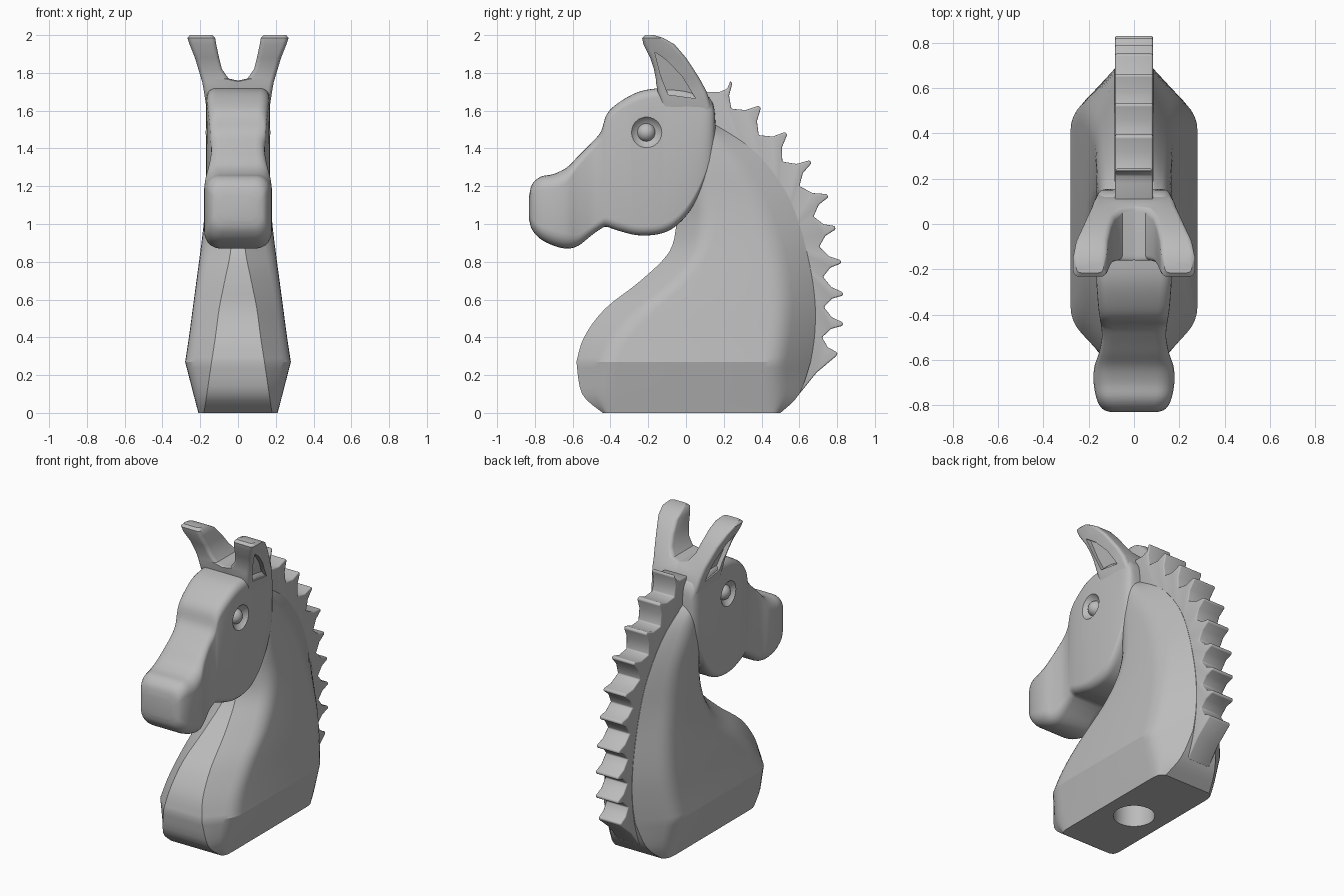
import bpy, bmesh, math
from mathutils import Vector

cube = bpy.data.objects.get("Cube")
if cube:
    bpy.data.objects.remove(cube, do_unlink=True)

stone = bpy.data.materials.new("plain grey")
stone.use_nodes = True
GREY = (0.5, 0.5, 0.5, 1)
stone.diffuse_color = GREY
stone.node_tree.nodes["Principled BSDF"].inputs["Base Color"].default_value = GREY


def make_object(name, bm):
    bmesh.ops.recalc_face_normals(bm, faces=bm.faces)
    mesh = bpy.data.meshes.new(name)
    bm.to_mesh(mesh)
    bm.free()
    mesh.materials.append(stone)
    ob = bpy.data.objects.new(name, mesh)
    bpy.context.collection.objects.link(ob)
    return ob


def activate(ob):
    bpy.ops.object.select_all(action='DESELECT')
    ob.select_set(True)
    bpy.context.view_layer.objects.active = ob


def add_modifier(ob, kind, **settings):
    mod = ob.modifiers.new(kind.title(), kind)
    for key, value in settings.items():
        setattr(mod, key, value)
    activate(ob)
    bpy.ops.object.modifier_apply(modifier=mod.name)


def carve(ob, cutter):
    add_modifier(ob, 'BOOLEAN', operation='DIFFERENCE', object=cutter)
    bpy.data.objects.remove(cutter, do_unlink=True)


def smooth(ob, degrees):
    activate(ob)
    bpy.ops.object.shade_smooth_by_angle(angle=math.radians(degrees))


def loft(name, rings):
    """Skin a list of closed rings and cap both ends."""
    bm = bmesh.new()
    rows = [[bm.verts.new(p) for p in ring] for ring in rings]
    n = len(rows[0])
    for a, b in zip(rows, rows[1:]):
        for i in range(n):
            j = (i + 1) % n
            bm.faces.new((a[i], a[j], b[j], b[i]))
    bm.faces.new(rows[0])
    bm.faces.new(rows[-1])
    return make_object(name, bm)


def refine(stations, steps=4):
    """Catmull-Rom interpolation of every column."""
    pts = [stations[0]] + stations + [stations[-1]]
    out = []
    for a, b, c, d in zip(pts, pts[1:], pts[2:], pts[3:]):
        for k in range(steps):
            t = k / steps
            out.append([0.5 * (2*q + (r-p)*t + (2*p - 5*q + 4*r - s)*t*t
                               + (3*q - p - 3*r + s)*t**3)
                        for p, q, r, s in zip(a, b, c, d)])
    return out + [list(stations[-1])]


def rounded_rect(a0, a1, b0, b1, r, seg=5):
    r = min(r, 0.49 * (a1 - a0), 0.49 * (b1 - b0))
    corners = ((a1-r, b1-r), (a0+r, b1-r), (a0+r, b0+r), (a1-r, b0+r))
    return [(ca + r*math.cos(t), cb + r*math.sin(t))
            for q, (ca, cb) in enumerate(corners)
            for t in [(q + k/seg) * math.pi/2 for k in range(seg + 1)]]


def ball(name, x, y, z, radius):
    bm = bmesh.new()
    bmesh.ops.create_uvsphere(bm, u_segments=32, v_segments=16, radius=radius)
    bmesh.ops.translate(bm, verts=bm.verts, vec=(x, y, z))
    return make_object(name, bm)


# Neck: z, front y, side front y, side back y, back y, half widths side / front / back
NECK = [
    (0, -.44, -.42, .47, .50, .21, .18, .17),
    (.1, -.55, -.44, .48, .60, .236, .165, .13),
    (.27, -.58, -.43, .48, .66, .28, .14, .09),
    (.4, -.54, -.36, .50, .68, .26, .12, .085),
    (.55, -.43, -.22, .51, .685, .24, .10, .085),
    (.7, -.24, -.05, .50, .67, .22, .07, .085),
    (.85, -.09, .05, .47, .64, .2, .04, .085),
    (1.0, -.05, .09, .42, .60, .182, .03, .085),
    (1.15, -.03, .08, .36, .54, .17, .03, .085),
    (1.3, 0, .07, .27, .44, .165, .03, .085),
    (1.42, 0, .07, .18, .32, .155, .03, .085),
    (1.54, 0, .05, .1, .13, .14, .03, .085)]


def neck_ring(z, yf, y1, y2, yb, w, wf, wb):
    front, c1, c2, back = (Vector(p) for p in ((wf, yf), (w, y1), (w, y2), (wb, yb)))
    half = [front]
    for prev, c, nxt in ((front, c1, c2), (c1, c2, back)):
        a, b = [c + (p - c) * min(.4, .07 / (p - c).length) for p in (prev, nxt)]
        for k in range(5):
            t = k / 4
            half.append(a*(1-t)**2 + c*2*t*(1-t) + b*t*t)
    half.append(back)
    return [(p.x, p.y, z) for p in half] + [(-p.x, p.y, z) for p in reversed(half)]


neck = loft("neck", [neck_ring(*s) for s in refine(NECK[:3])[:-1] + refine(NECK[2:])])
bm = bmesh.new()
bmesh.ops.create_cone(bm, cap_ends=True, segments=48, radius1=.125, radius2=.125, depth=.6)
carve(neck, make_object("base_hole_cutter", bm))
smooth(neck, 21)

# Head: y, bottom z, top z, half width, corner radius
HEAD = [
    (-.83, 1.02, 1.15, .10, .05), (-.815, .97, 1.21, .14, .06),
    (-.77, .92, 1.25, .165, .07), (-.70, .885, 1.265, .178, .08),
    (-.63, .87, 1.30, .175, .08), (-.57, .885, 1.36, .155, .06),
    (-.50, .94, 1.43, .142, .05), (-.45, .975, 1.49, .145, .05),
    (-.42, .985, 1.58, .15, .05), (-.36, .965, 1.64, .158, .05),
    (-.25, .94, 1.70, .166, .05), (-.13, .95, 1.72, .168, .05),
    (-.04, 1.0, 1.72, .168, .05), (.04, 1.10, 1.70, .168, .05),
    (.11, 1.25, 1.68, .165, .05), (.145, 1.38, 1.63, .15, .05),
    (.155, 1.46, 1.55, .12, .04)]
head = loft("head", [[(x, y, z) for x, z in rounded_rect(-w, w, zb, zt, r)]
                     for y, zb, zt, w, r in refine(HEAD)])

# Eyes sit in shallow round sockets
for side, label in ((1, "left"), (-1, "right")):
    carve(head, ball("socket_cutter", side * .225, -.21, 1.485, .1))
    smooth(ball(label + "_eye", side * .122, -.21, 1.485, .05), 60)
smooth(head, 40)

# Ears: z, front y, back y, inner x, outer x
EAR = [
    (1.55, -.10, .14, -.02, .15), (1.62, -.13, .135, -.02, .168),
    (1.70, -.15, .11, -.02, .18), (1.755, -.16, .08, -.02, .19),
    (1.77, -.16, .072, .05, .195), (1.82, -.17, .04, .085, .21),
    (1.88, -.19, 0, .1, .228), (1.95, -.225, -.06, .115, .256),
    (1.985, -.232, -.12, .121, .268), (2.0, -.215, -.17, .135, .255)]
ears = loft("ears", [[(x, y, z) for x, y in rounded_rect(xi, xo, yf, yb, .025)]
                     for z, yf, yb, xi, xo in EAR])
# Sunken triangle on the outer face of each ear
HOLLOW = [(-.165, 1.91), (-.10, 1.865), (-.02, 1.78), (.05, 1.665), (-.095, 1.685), (-.135, 1.79)]
carve(ears, loft("ear_hollow_cutter", [
    [(.172 + .25*(z - 1.65) + offset, y, z) for y, z in HOLLOW] for offset in (-.035, .1)]))
add_modifier(ears, 'MIRROR', use_mirror_merge=False)
smooth(ears, 35)

# Mane: a toothed crest that follows the back of the neck
TIPS = [(.24, 1.75), (.39, 1.62), (.53, 1.48), (.66, 1.33), (.75, 1.15),
        (.79, .98), (.82, .80), (.83, .63), (.83, .47), (.80, .31)]
DIPS = [(.18, 1.70), (.24, 1.61), (.385, 1.47), (.51, 1.33), (.60, 1.20), (.675, 1.04),
        (.705, .88), (.725, .72), (.73, .56), (.72, .40), (.60, .10)]
INNER = [(.48, .22), (.55, .6), (.48, .9), (.33, 1.2), (.08, 1.42), (.04, 1.66), (.10, 1.70)]


def sag(a, b):
    """Midpoint of a tooth flank, pulled in to make it concave."""
    mid, d = (a + b) / 2, (b - a).normalized()
    return mid + Vector((d.y, -d.x)) * .012


dips = [Vector(p) for p in DIPS]
outline = [dips[0]]
for i, tip in enumerate(Vector(p) for p in TIPS):
    a, b = dips[i], dips[i + 1]
    along = (b - a).normalized() * .009
    outline += [sag(a, tip), tip - along, tip + along, sag(tip, b), b]
outline += [Vector(p) for p in INNER]
mane = loft("mane", [[(x, p.x, p.y) for p in outline] for x in (-.083, .083)])
add_modifier(mane, 'BEVEL', width=.012, segments=3, limit_method='ANGLE',
             angle_limit=math.radians(40))
smooth(mane, 40)
